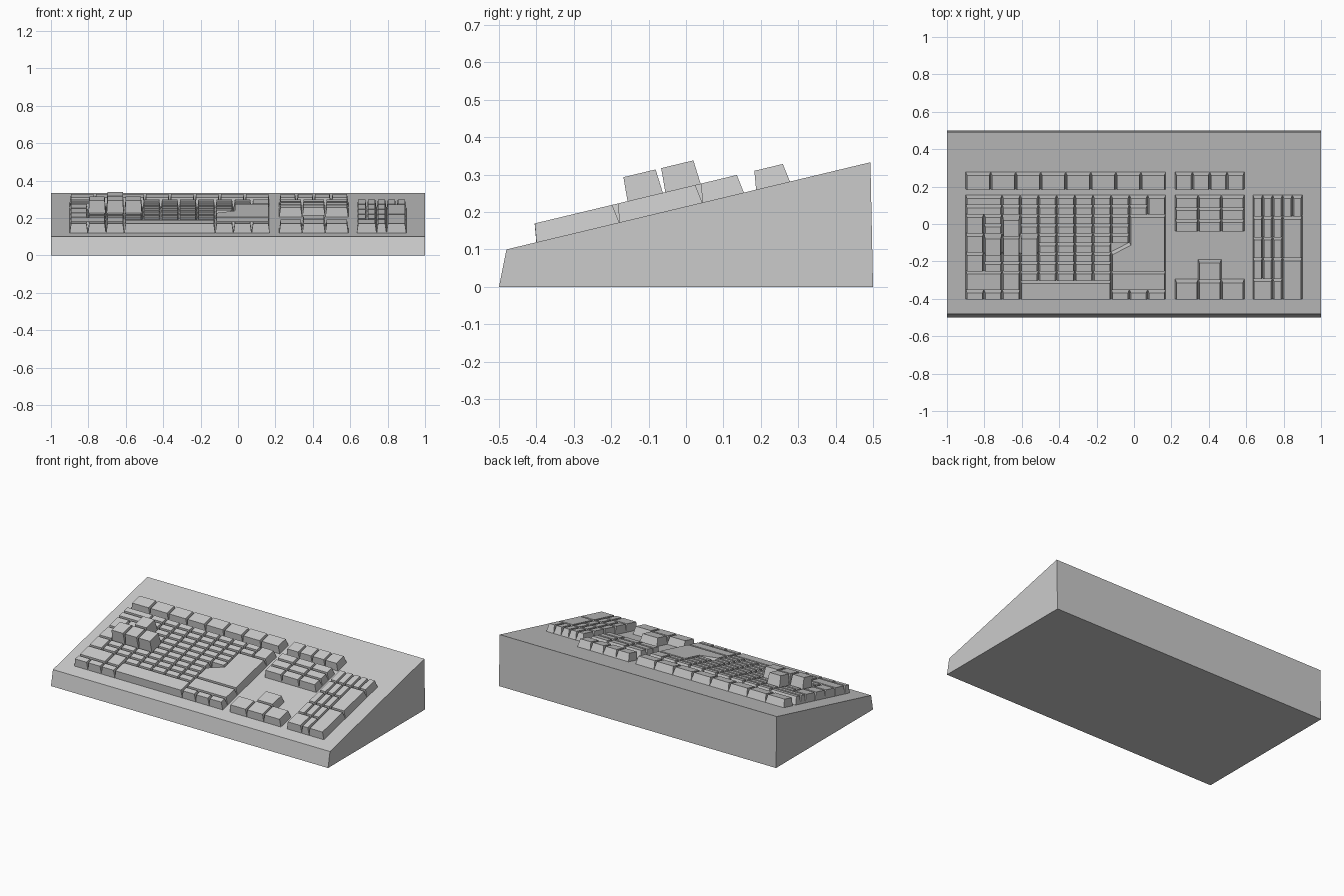
import bpy, math
from mathutils import Vector

if "Cube" in bpy.data.objects:
    bpy.data.objects.remove(bpy.data.objects["Cube"])

SLOPE = 0.2395
ANG = math.atan(SLOPE)
SN, CS = math.sin(ANG), math.cos(ANG)
TAPER = 0.0075


def make(name, verts, faces):
    me = bpy.data.meshes.new(name)
    me.from_pydata(verts, [], faces)
    ob = bpy.data.objects.new(name, me)
    bpy.context.collection.objects.link(ob)
    return ob


def on_deck(x, y, h):
    """Point at height h measured square to the sloping deck."""
    return (x, y - h * SN, 0.215 + SLOPE * y + h * CS)


def inset(poly, d):
    """Mitred inward offset of a counter-clockwise outline."""
    out = []
    n = len(poly)
    for i in range(n):
        a, b, c = (Vector(poly[(i + k) % n]) for k in (-1, 0, 1))
        e1, e2 = (b - a).normalized(), (c - b).normalized()
        n1, n2 = Vector((-e1.y, e1.x)), Vector((-e2.y, e2.x))
        out.append(b + (n1 + n2) * (d / (1 + n1.dot(n2))))
    return out


def keys(name, outlines, height=0.05):
    """One object holding a tapered key cap for each outline."""
    verts, faces = [], []
    for poly in outlines:
        n, s = len(poly), len(verts)
        verts += [on_deck(x, y, -0.002) for x, y in poly]
        verts += [on_deck(p.x, p.y, height) for p in inset(poly, TAPER)]
        faces.append([s + i for i in reversed(range(n))])
        faces.append([s + n + i for i in range(n)])
        faces += [(s + i, s + (i + 1) % n, s + n + (i + 1) % n, s + n + i) for i in range(n)]
    return make(name, verts, faces)


def rect(x0, x1, y0, y1):
    return [(x0, y0), (x1, y0), (x1, y1), (x0, y1)]


def row(k):
    """Depth of the k-th row line of the main block, counted from the back."""
    return 0.155 - 0.0505 * k


def cell(x0, x1, k0, k1):
    return rect(x0, x1, row(k1), row(k0))


def strip(x0, x1, n, y0, y1):
    w = (x1 - x0) / n
    return [rect(x0 + i * w, x0 + (i + 1) * w, y0, y1) for i in range(n)]


# Wedge case
prof = [(-0.5, 0), (0.5, 0), (0.493, 0.333), (-0.48, 0.10)]
make("case", [(x, y, z) for x in (-1, 1) for y, z in prof],
     [(3, 2, 1, 0), (4, 5, 6, 7)] + [(i, (i + 1) % 4, (i + 1) % 4 + 4, i + 4) for i in range(4)])

# Back row of function keys
keys("function_keys", strip(-0.9, 0.17, 8, 0.187, 0.278))
keys("system_keys", strip(0.22, 0.59, 4, 0.187, 0.278))

# Column lines of the main block
C = [-0.9 + 1.07 * i / 11 for i in range(12)]

# Left-hand keys
left = [cell(C[0], C[2], k, k + 1) for k in (0, 1)]
left += [cell(C[0], C[1], k, k + 2) for k in (2, 4, 6)]
left += [cell(C[1], C[2], k, k + 1) for k in (2, 3, 6, 7)]
left += [cell(C[2], C[3], k, k + 1) for k in (0, 1, 6, 7)]
left += [cell(C[0], C[2], 8, 10), cell(C[2], C[3], 8, 10)]
left += [cell(C[i], C[i + 1], 10, 11) for i in range(3)]
keys("left_keys", left)

# Raised direction keys
raised = [cell(C[2], C[3], 2, 4)] + [cell(C[i], C[i + 1], 4, 6) for i in (1, 2, 3)]
keys("raised_keys", raised, 0.115)

# Letter grid of small keys
grid = [cell(C[i], C[i + 1], k, k + 1) for i in range(3, 8) for k in range(9)
        if not (i == 3 and k in (4, 5))]
grid += [cell(C[8], C[9], k, k + 1) for k in range(5)]
grid += [cell(C[9], C[10], k, k + 1) for k in (0, 1)]
keys("letter_keys", grid)
keys("space_bar", [cell(C[3], C[8], 9, 11)])

# Right-hand keys and the large notched key
keys("enter_key", [[(C[8], row(8)), (C[11], row(8)), (C[11], row(2)),
                    (C[9], row(2)), (C[9], row(5)), (C[8], row(6))]])
keys("right_keys", [cell(C[10], C[11], 0, 2), cell(C[8], C[11], 8, 10)]
     + [cell(C[i], C[i + 1], 10, 11) for i in (8, 9, 10)])

# Navigation block and arrows
nav = []
for r in range(3):
    nav += strip(0.22, 0.59, 3, 0.155 - 0.064 * (r + 1), 0.155 - 0.064 * r)
keys("navigation_keys", nav)
keys("arrow_keys", strip(0.22, 0.59, 3, -0.40, -0.295) + [rect(0.343, 0.467, -0.295, -0.19)])

# Number pad
P = [0.635, 0.688, 0.741, 0.794, 0.90]
R = [0.155 - 0.111 * i for i in range(6)]
pad = [rect(P[c], P[c + 1], R[r + 1], R[r]) for c in range(3) for r in range(4)]
pad += [rect(P[0], P[2], R[5], R[4]), rect(P[2], P[3], R[5], R[4])]
pad += strip(P[3], P[4], 2, R[1], R[0])
pad += [rect(P[3], P[4], R[3], R[1]), rect(P[3], P[4], R[5], R[3])]
keys("number_pad", pad)
